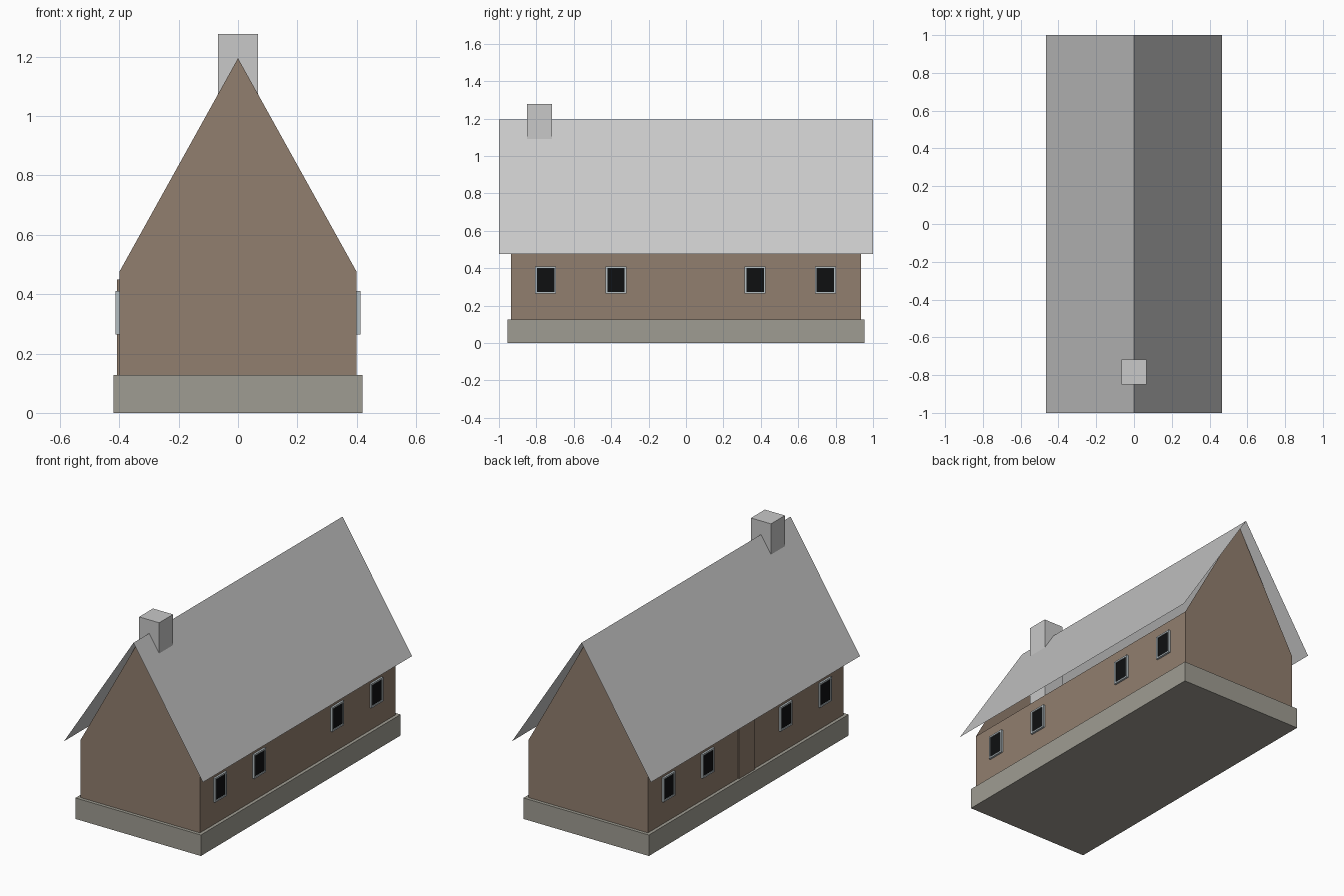
import bpy, bmesh

if "Cube" in bpy.data.objects:
    bpy.data.objects.remove(bpy.data.objects["Cube"])


def material(name, r, g, b):
    def lin(c):
        c /= 255
        return c / 12.92 if c <= 0.04045 else ((c + 0.055) / 1.055) ** 2.4
    m = bpy.data.materials.new(name)
    m.diffuse_color = (lin(r), lin(g), lin(b), 1)
    m.use_nodes = True
    m.node_tree.nodes["Principled BSDF"].inputs["Base Color"].default_value = m.diffuse_color
    return m


STONE = material("foundation_stone", 159, 156, 146)
BROWN = material("brown_wall", 145, 126, 110)
GREY = material("roof_grey", 200, 200, 200)
BLACK = material("window_black", 15, 16, 17)
FRAME = material("frame_light_grey", 180, 189, 193)


def mesh_object(name, verts, faces, mat):
    me = bpy.data.meshes.new(name)
    me.from_pydata(verts, [], faces)
    me.materials.append(mat)
    ob = bpy.data.objects.new(name, me)
    bpy.context.collection.objects.link(ob)
    return ob


def box(name, x0, x1, y0, y1, z0, z1, mat):
    bm = bmesh.new()
    bmesh.ops.create_cube(bm, size=1)
    for v in bm.verts:
        v.co = (x1 if v.co.x > 0 else x0, y1 if v.co.y > 0 else y0,
                z1 if v.co.z > 0 else z0)
    me = bpy.data.meshes.new(name)
    bm.to_mesh(me)
    bm.free()
    me.materials.append(mat)
    ob = bpy.data.objects.new(name, me)
    bpy.context.collection.objects.link(ob)
    return ob


BASE, EAVES, RIDGE = 0.127, 0.475, 1.195
WALL_X, WALL_Y = 0.4, 0.935

# Foundation slab
box("foundation", -0.42, 0.42, -0.955, 0.955, 0, BASE, STONE)

# Walls: gable profile front and back, joined by the two long sides, open on top
gable = [(-WALL_X, BASE), (WALL_X, BASE), (WALL_X, EAVES), (0, RIDGE), (-WALL_X, EAVES)]
verts = [(x, y, z) for y in (-WALL_Y, WALL_Y) for x, z in gable]
mesh_object("walls", verts,
            [(0, 1, 2, 3, 4), (9, 8, 7, 6, 5), (1, 6, 7, 2), (0, 4, 9, 5)], BROWN)

# Roof: thin sheets that overhang on all sides
verts = [(x, y, z) for y in (-1, 1) for x, z in ((-0.465, EAVES), (0, RIDGE), (0.465, EAVES))]
mesh_object("roof", verts, [(0, 1, 4, 3), (1, 2, 5, 4)], GREY)

# Chimney, carried down through the house
box("chimney", -0.067, 0.067, -0.85, -0.717, BASE, 1.277, GREY)

# Windows on both long sides: ring frame with a black pane
for side, sx in (("left", -1), ("right", 1)):
    for i, y in enumerate((-0.75, -0.375, 0.37, 0.745)):
        tag = f"{side}_{i + 1}"
        y0, y1, z0, z1, w = y - 0.056, y + 0.056, 0.264, 0.41, 0.01
        xa, xb = sorted((sx * 0.4, sx * 0.412))
        box("window_sill_" + tag, xa, xb, y0, y1, z0, z0 + w, FRAME)
        box("window_head_" + tag, xa, xb, y0, y1, z1 - w, z1, FRAME)
        box("window_jamb_a_" + tag, xa, xb, y0, y0 + w, z0 + w, z1 - w, FRAME)
        box("window_jamb_b_" + tag, xa, xb, y1 - w, y1, z0 + w, z1 - w, FRAME)
        xa, xb = sorted((sx * 0.4, sx * 0.407))
        box("window_pane_" + tag, xa, xb, y0 + w, y1 - w, z0 + w, z1 - w, BLACK)

# Door plate on the left side
box("door", -0.407, -0.4, -0.08, 0.075, BASE, 0.45, BROWN)
